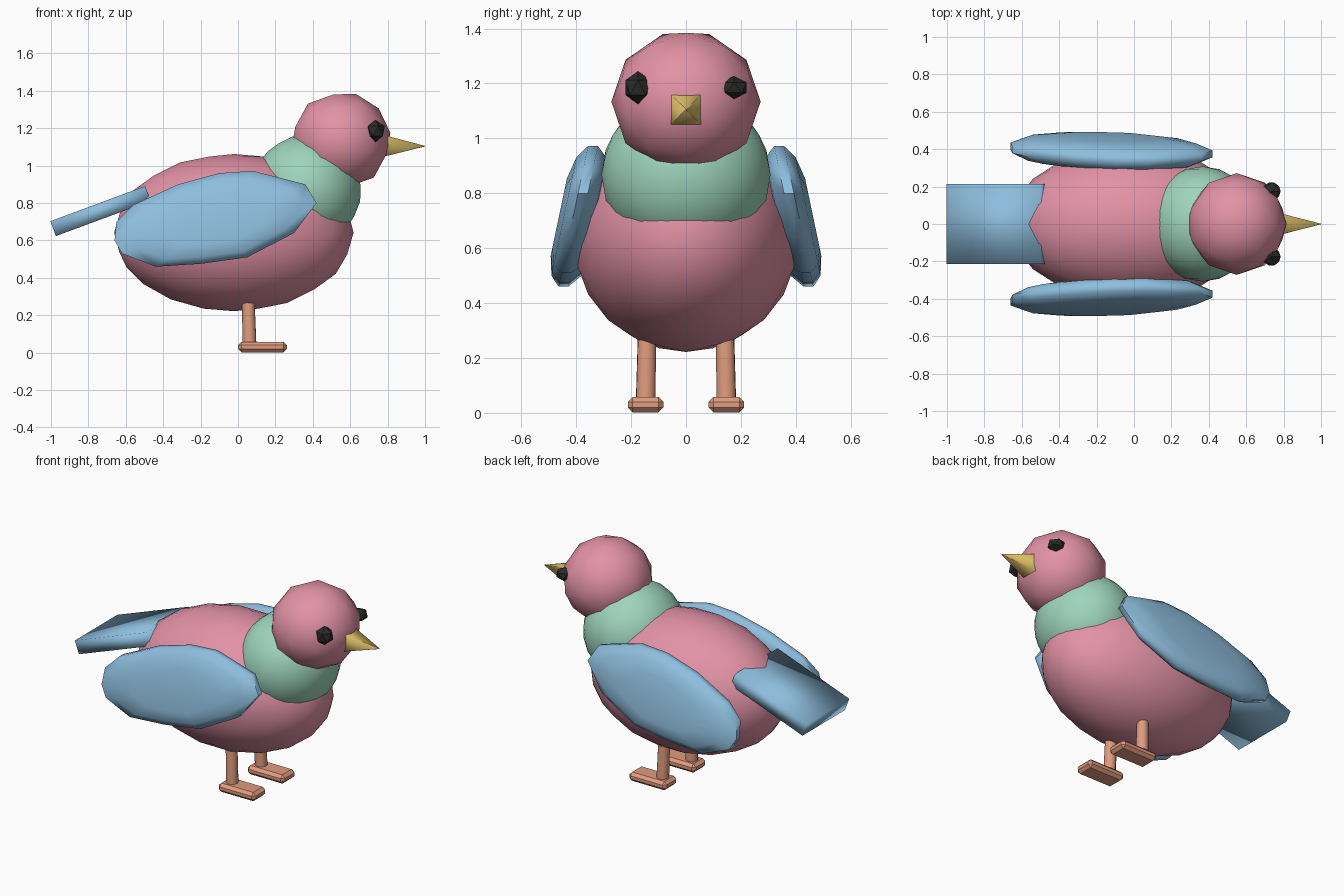
import bpy, bmesh, math
from mathutils import Matrix, Vector

if "Cube" in bpy.data.objects:
    bpy.data.objects.remove(bpy.data.objects["Cube"])


def material(name, r, g, b):
    def lin(c):
        c /= 255
        return c / 12.92 if c < 0.04045 else ((c + 0.055) / 1.055) ** 2.4
    m = bpy.data.materials.new(name)
    m.diffuse_color = (lin(r), lin(g), lin(b), 1)
    m.use_nodes = True
    m.node_tree.nodes["Principled BSDF"].inputs["Base Color"].default_value = m.diffuse_color
    return m


PINK = material("pink feathers", 226, 146, 166)
GREEN = material("green collar", 158, 212, 188)
BLUE = material("blue feathers", 142, 190, 222)
ORANGE = material("orange legs", 224, 156, 126)
YELLOW = material("yellow beak", 220, 190, 104)
BLACK = material("black eyes", 42, 42, 42)


def finish(name, bm, mat, angle=180):
    bmesh.ops.recalc_face_normals(bm, faces=bm.faces)
    me = bpy.data.meshes.new(name)
    bm.to_mesh(me)
    bm.free()
    me.materials.append(mat)
    ob = bpy.data.objects.new(name, me)
    bpy.context.collection.objects.link(ob)
    bpy.ops.object.select_all(action='DESELECT')
    ob.select_set(True)
    bpy.context.view_layer.objects.active = ob
    if angle:
        bpy.ops.object.shade_smooth_by_angle(angle=math.radians(angle))
    return ob


def blob(name, center, radii, mat, detail=2, turn=0.0, angle=180):
    bm = bmesh.new()
    bmesh.ops.create_icosphere(bm, subdivisions=detail, radius=1)
    bm.transform(Matrix.Translation(center) @ Matrix.Diagonal((*radii, 1))
                 @ Matrix.Rotation(turn, 4, 'Y'))
    return finish(name, bm, mat, angle)


def box(name, matrix, size, mat, bevel, angle):
    bm = bmesh.new()
    bmesh.ops.create_cube(bm, size=1)
    bm.transform(Matrix.Diagonal((*size, 1)))
    if bevel:
        bmesh.ops.bevel(bm, geom=bm.edges[:], offset=bevel, segments=1,
                        affect='EDGES')
    bm.transform(matrix)
    return finish(name, bm, mat, angle)


def cone(name, a, b, r1, r2, sides, mat, twist=0.0, angle=40):
    a, b = Vector(a), Vector(b)
    bm = bmesh.new()
    bmesh.ops.create_cone(bm, cap_ends=True, segments=sides, radius1=r1,
                          radius2=r2, depth=(b - a).length)
    rot = (b - a).to_track_quat('Z', 'Y').to_matrix().to_4x4()
    bm.transform(Matrix.Translation((a + b) / 2) @ rot
                 @ Matrix.Rotation(twist, 4, 'Z'))
    return finish(name, bm, mat, angle)


# Body, collar and head
blob("body", (-0.022, 0, 0.642), (0.64, 0.412, 0.42), PINK, 3)
blob("collar", (0.367, 0, 0.868), (0.292, 0.308, 0.298), GREEN, 3, 0.2)
blob("head", (0.55, 0, 1.134), (0.268, 0.272, 0.262), PINK, 2, 0.3)

# Beak: four-sided cone
cone("beak", (0.77, 0, 1.106), (1.0, 0, 1.104), 0.085, 0.002, 4, YELLOW,
     math.pi / 4, 100)

# Tail: flat slab sloping down to the back
box("tail", Matrix.Translation((-0.735, 0, 0.757))
    @ Matrix.Rotation(math.radians(-20.3), 4, 'Y'),
    (0.54, 0.43, 0.085), BLUE, 0, 180)

# Wing outline in side view (x, z)
WING = [(-0.66, 0.60), (-0.65, 0.70), (-0.56, 0.79), (-0.32, 0.90),
        (-0.10, 0.96), (0.08, 0.972), (0.36, 0.90), (0.42, 0.80),
        (0.30, 0.64), (0.05, 0.51), (-0.20, 0.475), (-0.44, 0.46),
        (-0.62, 0.53)]


def wing(name, side):
    # stacked, scaled outlines form a lens; it leans outward at the bottom
    cx, cz = -0.12, 0.71
    bm = bmesh.new()
    rings = []
    for scale, off in ((0.55, -0.08), (0.84, -0.058), (1, -0.018),
                       (1, 0.018), (0.84, 0.052), (0.55, 0.07)):
        ring = []
        for x, z in WING:
            px, pz = cx + (x - cx) * scale, cz + (z - cz) * scale
            y = 0.394 - 0.21 * (pz - cz) + off
            ring.append(bm.verts.new((px, side * y, pz)))
        rings.append(ring)
    n = len(WING)
    for r, s in zip(rings, rings[1:]):
        for i in range(n):
            j = (i + 1) % n
            bm.faces.new((r[i], r[j], s[j], s[i]))
    bm.faces.new(rings[0])
    bm.faces.new(rings[-1])
    finish(name, bm, BLUE, 60)


for side, label in ((-1, "right"), (1, "left")):
    wing(label + "_wing", side)
    # Eyes
    h = 0.06 if side < 0 else 0.042
    blob(label + "_eye", (0.735, side * 0.175, 1.185), (0.055, 0.054, h),
         BLACK, 1, 0, 0)
    # Legs and feet
    cone(label + "_leg", (0.062, side * 0.147, 0.03),
         (0.054, side * 0.142, 0.30), 0.037, 0.034, 10, ORANGE)
    box(label + "_foot", Matrix.Translation((0.131, side * 0.147, 0.03)),
        (0.262, 0.13, 0.056), ORANGE, 0.018, 20)
